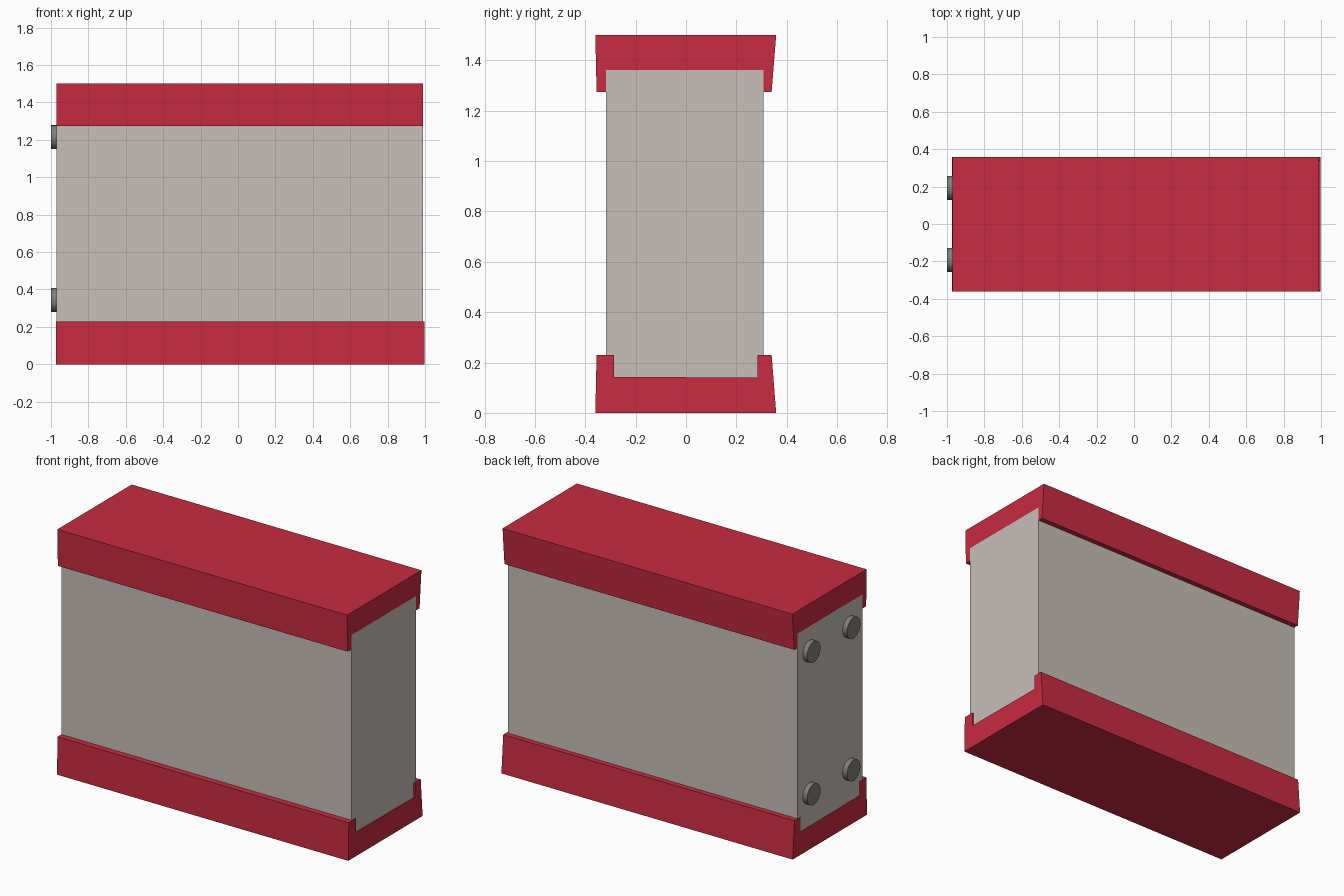
import bpy, bmesh, math
from mathutils import Matrix

cube = bpy.data.objects.get("Cube")
if cube:
    bpy.data.objects.remove(cube, do_unlink=True)


def material(name, rgb):
    m = bpy.data.materials.new(name)
    m.use_nodes = True
    m.diffuse_color = (*rgb, 1)
    m.node_tree.nodes["Principled BSDF"].inputs["Base Color"].default_value = (*rgb, 1)
    return m


red = material("red", (0.58, 0.025, 0.05))
stone = material("warm grey", (0.58, 0.52, 0.48))
steel = material("dark grey", (0.23, 0.21, 0.18))


def finish(name, bm, mat):
    bmesh.ops.recalc_face_normals(bm, faces=bm.faces)
    mesh = bpy.data.meshes.new(name)
    bm.to_mesh(mesh)
    bm.free()
    mesh.materials.append(mat)
    obj = bpy.data.objects.new(name, mesh)
    bpy.context.collection.objects.link(obj)
    return obj


def extrude_x(name, profile, x0, x1, mat):
    """Extrude a (y, z) outline along x."""
    bm = bmesh.new()
    face = bm.faces.new([bm.verts.new((x0, y, z)) for y, z in profile])
    new = bmesh.ops.extrude_face_region(bm, geom=[face])["geom"]
    verts = [v for v in new if isinstance(v, bmesh.types.BMVert)]
    bmesh.ops.translate(bm, verts=verts, vec=(x1 - x0, 0, 0))
    return finish(name, bm, mat)


# Main slab
extrude_x("body", [(-0.318, 0.14), (0.308, 0.14), (0.308, 1.362), (-0.318, 1.362)],
          -0.97, 0.99, stone)

# Channel-shaped caps gripping the slab
extrude_x("bottom_cap", [(-0.36, 0), (0.358, 0), (0.34, 0.23), (0.283, 0.23),
                         (0.283, 0.14), (-0.285, 0.143), (-0.285, 0.23), (-0.355, 0.23)],
          -0.972, 0.998, red)
extrude_x("top_cap", [(-0.36, 1.5), (0.358, 1.5), (0.34, 1.275), (0.308, 1.275),
                      (0.308, 1.362), (-0.318, 1.362), (-0.318, 1.275), (-0.355, 1.275)],
          -0.97, 0.99, red)

# Four round studs on one end
for level, z in (("lower", 0.343), ("upper", 1.214)):
    for side, y in (("front", -0.192), ("back", 0.193)):
        bm = bmesh.new()
        bmesh.ops.create_cone(bm, cap_ends=True, segments=32, radius1=0.064, radius2=0.064,
                              depth=0.05, matrix=Matrix.Translation((-0.975, y, z))
                              @ Matrix.Rotation(math.pi / 2, 4, "Y"))
        stud = finish(f"{level}_{side}_stud", bm, steel)
        bpy.ops.object.select_all(action="DESELECT")
        stud.select_set(True)
        bpy.context.view_layer.objects.active = stud
        bpy.ops.object.shade_smooth_by_angle(angle=math.radians(30))
